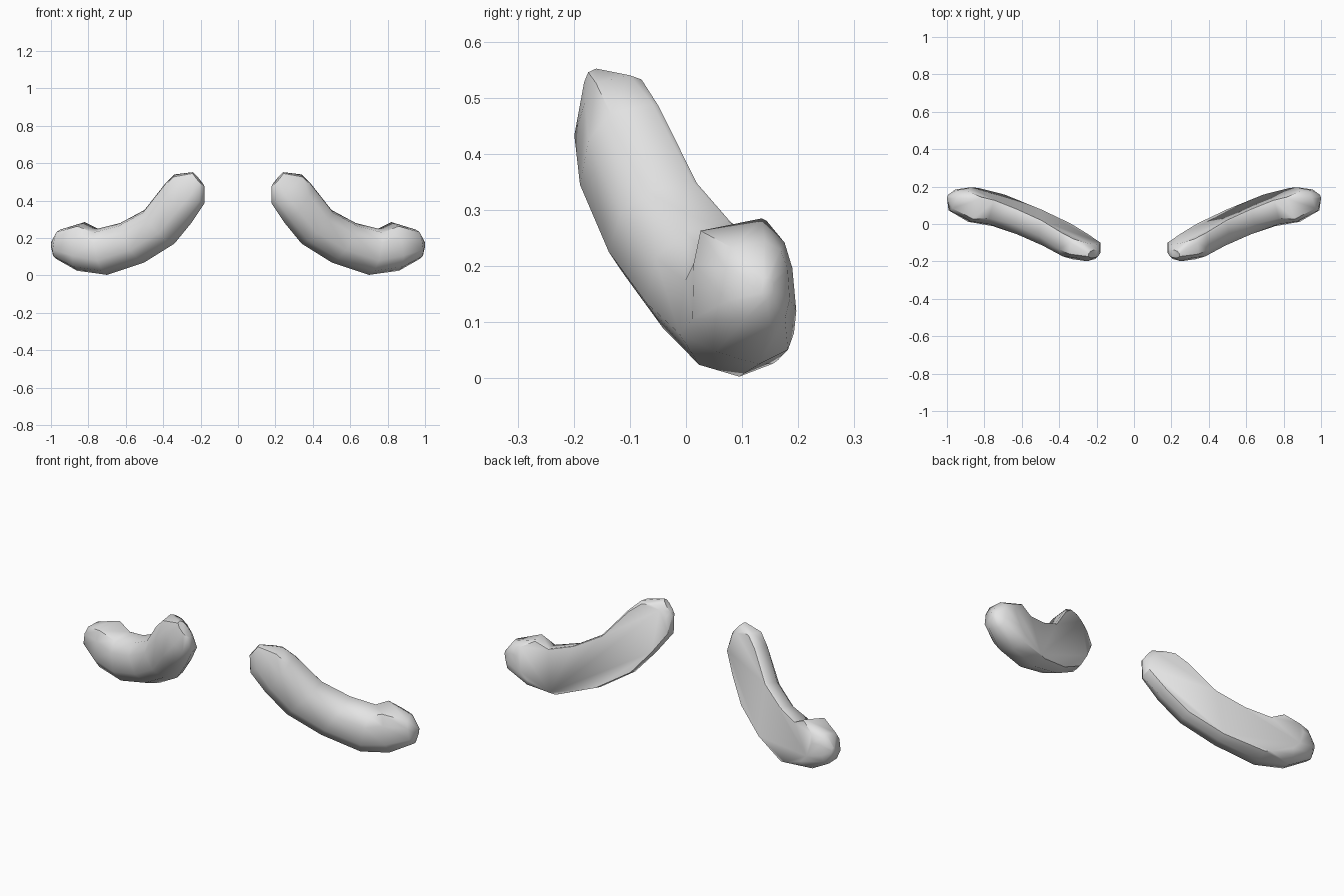
import bpy, bmesh, math
from mathutils import Vector

if "Cube" in bpy.data.objects:
    bpy.data.objects.remove(bpy.data.objects["Cube"])

grey = bpy.data.materials.new("plain grey")
grey.diffuse_color = (0.78, 0.78, 0.78, 1)
grey.use_nodes = True
grey.node_tree.nodes["Principled BSDF"].inputs["Base Color"].default_value = grey.diffuse_color

# Stations along the bent tube: lower edge, upper edge, front depth, back depth,
# and how full the upper front shoulder is
stations = [
    ((0.18, -0.155, 0.475), (0.243, -0.16, 0.552), 0.025, 0.02, 0.62),
    ((0.18, -0.15, 0.385), (0.34, -0.10, 0.54), 0.07, 0.07, 0.85),
    ((0.25, -0.10, 0.28), (0.39, -0.06, 0.49), 0.11, 0.08, 0.68),
    ((0.34, -0.045, 0.17), (0.50, 0.012, 0.35), 0.12, 0.09, 0.62),
    ((0.50, 0.03, 0.07), (0.63, 0.075, 0.28), 0.125, 0.09, 0.62),
    ((0.70, 0.095, 0.003), (0.75, 0.122, 0.25), 0.125, 0.09, 0.75),
    ((0.86, 0.13, 0.025), (0.82, 0.135, 0.285), 0.13, 0.075, 0.88),
    ((0.975, 0.15, 0.09), (0.95, 0.14, 0.245), 0.08, 0.04, 0.75),
    ((0.995, 0.145, 0.14), (0.998, 0.145, 0.18), 0.012, 0.012, 0.62),
]
# Cross-section (height, depth); the upper front shoulder is set per station
section = [(1, 0), (0.83, None), (0.38, 0.97), (-0.38, 0.97), (-0.83, 0.62),
           (-1, 0), (-0.8, -0.72), (-0.35, -1), (0.35, -1), (0.8, -0.72)]
front = Vector((0.31, -0.95, 0))


def bent_tube(name, side):
    bm = bmesh.new()
    rings = []
    for low, high, df, db, shoulder in stations:
        low, high = Vector(low), Vector(high)
        mid, half = (low + high) / 2, (high - low) / 2
        ring = []
        for h, d in section:
            d = shoulder if d is None else d
            p = mid + half * h + front * d * (df if d > 0 else db)
            ring.append(bm.verts.new(p))
        rings.append(ring)
    n = len(section)
    for a, b in zip(rings, rings[1:]):
        for i in range(n):
            j = (i + 1) % n
            bm.faces.new((a[i], a[j], b[j], b[i]))
    bm.faces.new(rings[0])
    bm.faces.new(rings[-1])
    bmesh.ops.recalc_face_normals(bm, faces=bm.faces)
    # Slice the back flat: plane y = 0.34 x - 0.22 z - 0.0725
    cut = bmesh.ops.bisect_plane(
        bm, geom=bm.verts[:] + bm.edges[:] + bm.faces[:],
        plane_co=(0, -0.0725, 0), plane_no=(-0.34, 1, 0.22), clear_outer=True)
    rim = [e for e in bm.edges if e.is_boundary]
    bmesh.ops.holes_fill(bm, edges=rim, sides=0)
    # Mirror to the wanted side
    for v in bm.verts:
        v.co.x *= side
    bmesh.ops.recalc_face_normals(bm, faces=bm.faces)
    mesh = bpy.data.meshes.new(name)
    bm.to_mesh(mesh)
    bm.free()
    mesh.materials.append(grey)
    obj = bpy.data.objects.new(name, mesh)
    bpy.context.collection.objects.link(obj)
    bpy.ops.object.select_all(action='DESELECT')
    obj.select_set(True)
    bpy.context.view_layer.objects.active = obj
    bpy.ops.object.shade_smooth_by_angle(angle=math.radians(50))


# Mirrored pair
bent_tube("right_bent_tube", 1)
bent_tube("left_bent_tube", -1)
